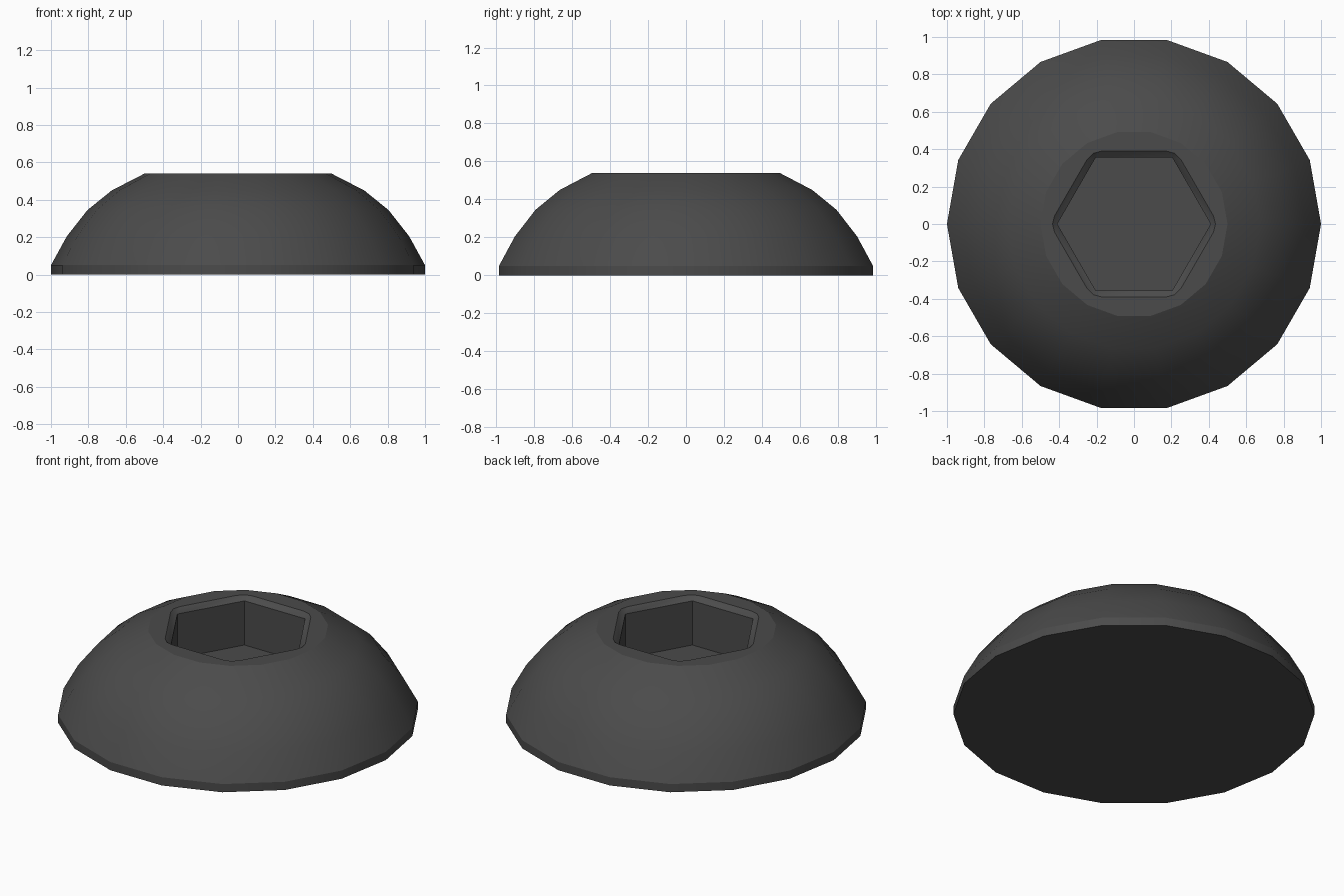
import bpy, bmesh
from math import cos, sin, radians

if "Cube" in bpy.data.objects:
    bpy.data.objects.remove(bpy.data.objects["Cube"])

SIDES = 18


def circle(r, z):
    return [(r * cos(radians(20 * i)), r * sin(radians(20 * i)), z) for i in range(SIDES)]


def rounded_hex(corner, radius, z):
    """Hexagon with three points per corner, ordered to match circle()."""
    pts = []
    c = corner - radius / cos(radians(30))
    for k in range(6):
        a = 60 * k
        for d in (-30, 0, 30):
            pts.append((c * cos(radians(a)) + radius * cos(radians(a + d)),
                        c * sin(radians(a)) + radius * sin(radians(a + d)), z))
    return pts[1:] + pts[:1]


def sharp_hex(r, z):
    return [(r * cos(radians(60 * k)), r * sin(radians(60 * k)), z) for k in range(6)]


def loft(bm, lower, upper):
    n = len(lower)
    for i in range(n):
        j = (i + 1) % n
        face = []
        for v in (lower[i], lower[j], upper[j], upper[i]):
            if v not in face:
                face.append(v)
        if len(face) > 2:
            bm.faces.new(face)


bm = bmesh.new()

# Domed outside, then the flat top running in to the socket rim
profile = [(1, 0), (1, 0.05), (0.915, 0.205), (0.805, 0.345), (0.675, 0.45), (0.5, 0.54)]
rings = [[bm.verts.new(p) for p in circle(r, z)] for r, z in profile]
rings.append([bm.verts.new(p) for p in rounded_hex(0.45, 0.09, 0.54)])

# Chamfer collapsing each rounded corner onto a sharp hexagon corner
hex_top = [bm.verts.new(p) for p in sharp_hex(0.41, 0.515)]
rings.append([hex_top[((i + 1) // 3) % 6] for i in range(SIDES)])
for a, b in zip(rings, rings[1:]):
    loft(bm, a, b)

# Socket walls, floor and underside
hex_floor = [bm.verts.new(p) for p in sharp_hex(0.41, 0.245)]
loft(bm, hex_top, hex_floor)
bm.faces.new(hex_floor)
bm.faces.new(rings[0][::-1])
bmesh.ops.recalc_face_normals(bm, faces=bm.faces[:])

mesh = bpy.data.meshes.new("button_bolt_head")
bm.to_mesh(mesh)
bm.free()
bolt = bpy.data.objects.new("button_bolt_head", mesh)
bpy.context.collection.objects.link(bolt)

# Dark metal
mat = bpy.data.materials.new("dark_metal")
mat.diffuse_color = (0.07, 0.07, 0.07, 1)
mat.use_nodes = True
mat.node_tree.nodes["Principled BSDF"].inputs["Base Color"].default_value = mat.diffuse_color
mesh.materials.append(mat)

bpy.context.view_layer.objects.active = bolt
bolt.select_set(True)
bpy.ops.object.shade_smooth_by_angle(angle=radians(25))
